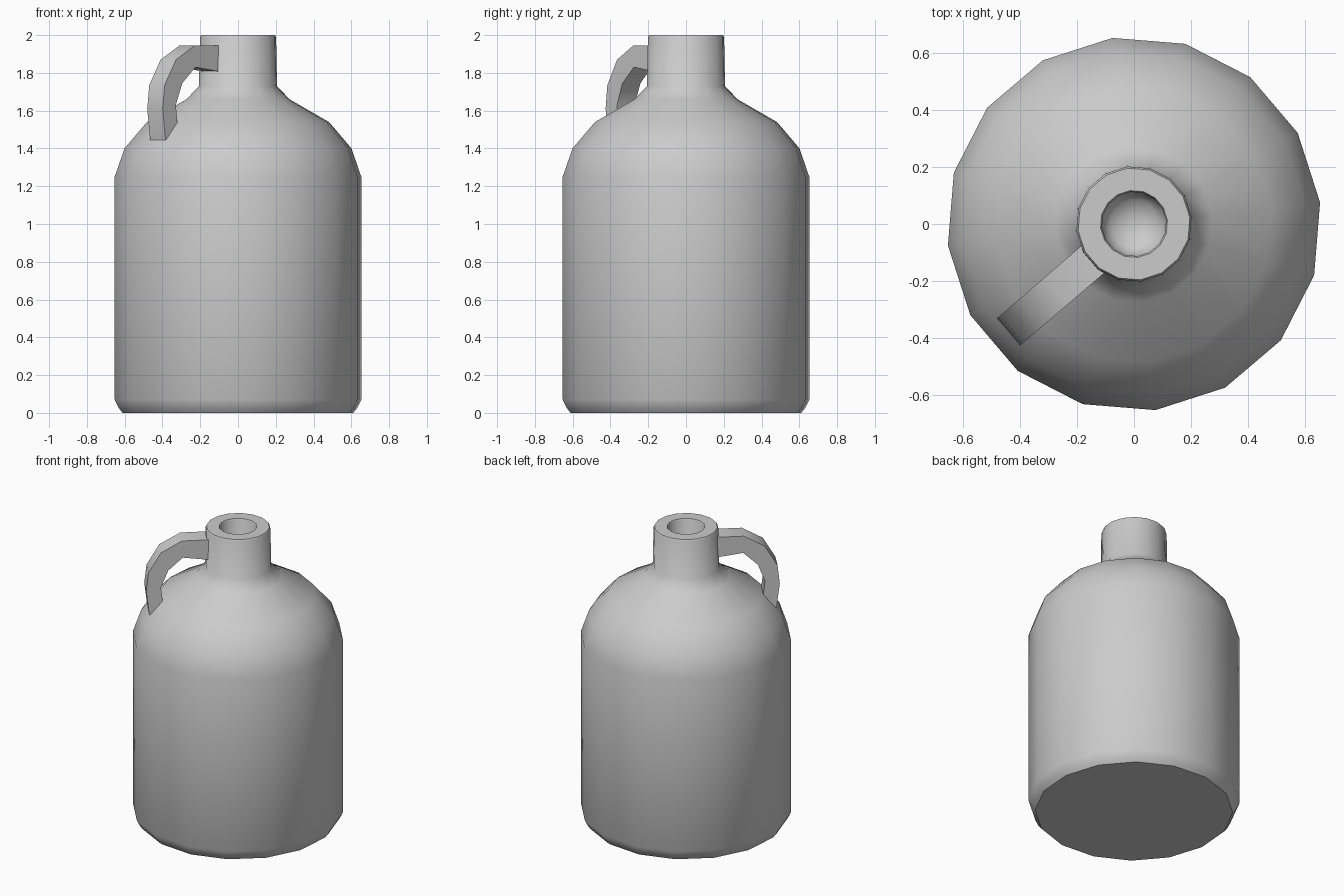
import bpy
import bmesh
from math import cos, sin, pi, radians

cube = bpy.data.objects.get("Cube")
if cube:
    bpy.data.objects.remove(cube, do_unlink=True)

SIDES = 16
TURN = radians(6.6)            # rotation of the body facets
HANDLE_ANGLE = radians(220.7)  # direction the handle points
HANDLE_WIDTH = 0.125

clay = bpy.data.materials.new("grey clay")
clay.use_nodes = True
GREY = (0.6, 0.6, 0.6, 1)
clay.diffuse_color = GREY
clay.node_tree.nodes["Principled BSDF"].inputs["Base Color"].default_value = GREY


def finish(name, bm, angle):
    bmesh.ops.recalc_face_normals(bm, faces=bm.faces)
    mesh = bpy.data.meshes.new(name)
    bm.to_mesh(mesh)
    bm.free()
    mesh.materials.append(clay)
    obj = bpy.data.objects.new(name, mesh)
    bpy.context.collection.objects.link(obj)
    bpy.ops.object.select_all(action='DESELECT')
    obj.select_set(True)
    bpy.context.view_layer.objects.active = obj
    bpy.ops.object.shade_smooth_by_angle(angle=radians(angle))
    return obj


def lathe(name, profile, angle):
    """Turn (radius, height) points round z, closing both ends."""
    bm = bmesh.new()
    rings = []
    for r, z in profile:
        angles = [TURN + 2 * pi * i / SIDES for i in range(SIDES)]
        rings.append([bm.verts.new((r * cos(a), r * sin(a), z)) for a in angles])
    for low, high in zip(rings, rings[1:]):
        for i in range(SIDES):
            j = (i + 1) % SIDES
            bm.faces.new((low[i], low[j], high[j], high[i]))
    bm.faces.new(rings[0])
    bm.faces.new(rings[-1])
    return finish(name, bm, angle)


# Jug body: base, wall, shoulder, neck, rim and the hollow mouth
lathe("jug_body", [
    (0.615, 0), (0.635, 0.025), (0.657, 0.07), (0.657, 1.25), (0.605, 1.40),
    (0.485, 1.54), (0.275, 1.66), (0.208, 1.73), (0.203, 1.99), (0.197, 2.0),
    (0.118, 2.0), (0.113, 1.99), (0.113, 1.84), (0.085, 1.80), (0.03, 1.78),
], 48)

# Handle: a flat strap following an outer and an inner curve
outer = [(0.17, 1.945), (0.355, 1.945), (0.487, 1.87),
         (0.566, 1.735), (0.58, 1.61), (0.56, 1.445)]
inner = [(0.17, 1.805), (0.351, 1.83), (0.443, 1.745),
         (0.488, 1.63), (0.476, 1.53), (0.46, 1.445)]
bm = bmesh.new()
c, s = cos(HANDLE_ANGLE), sin(HANDLE_ANGLE)
loops = []
for o, i in zip(outer, inner):
    half = HANDLE_WIDTH / 2
    corners = [(o, -half), (o, half), (i, half), (i, -half)]
    loops.append([bm.verts.new((r * c - w * s, r * s + w * c, z))
                  for (r, z), w in corners])
for a, b in zip(loops, loops[1:]):
    for k in range(4):
        n = (k + 1) % 4
        bm.faces.new((a[k], a[n], b[n], b[k]))
bm.faces.new(loops[0])
bm.faces.new(loops[-1])
finish("handle", bm, 48)
